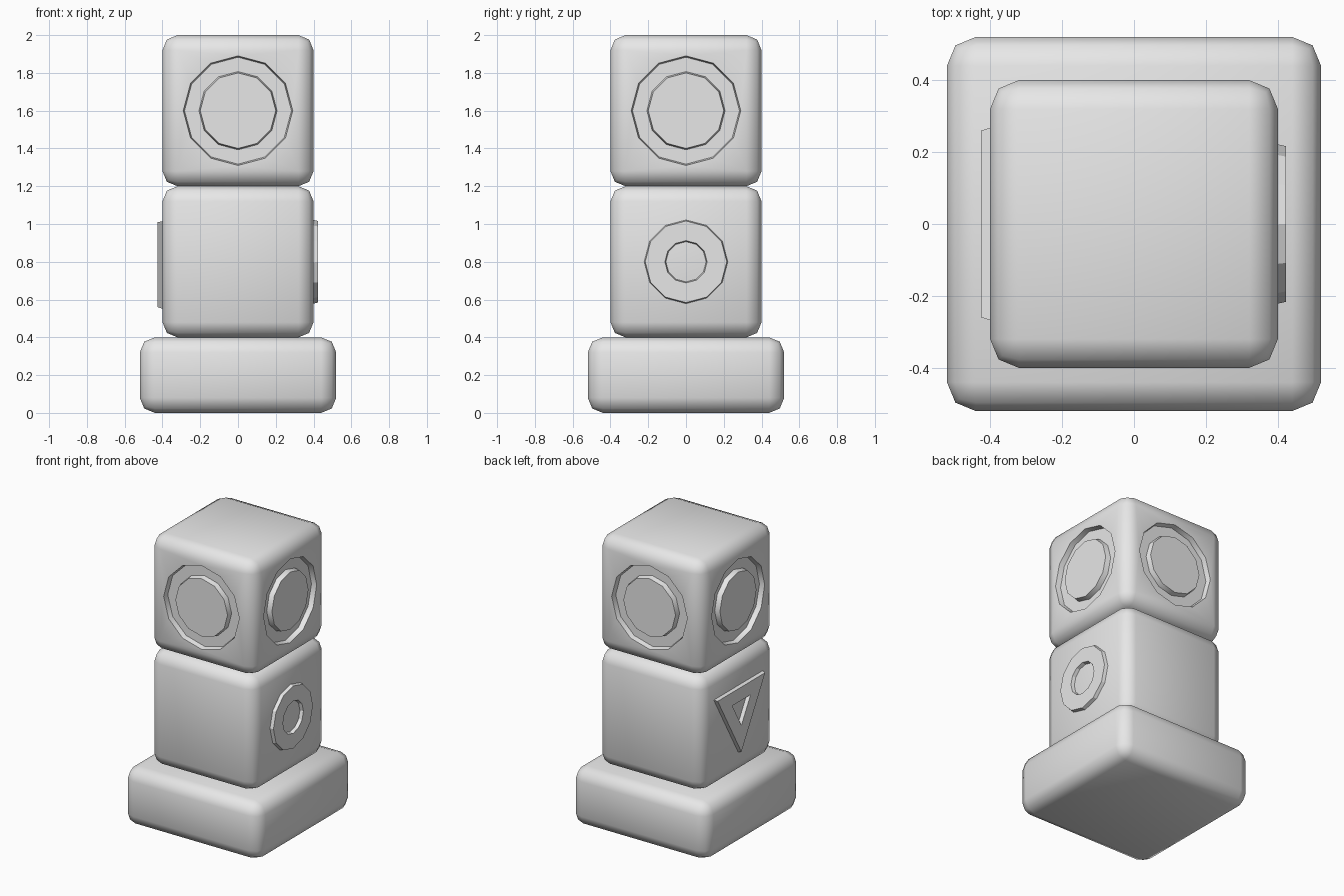
import bpy
import bmesh
from math import radians, pi, cos, sin
from mathutils import Matrix, Vector

default = bpy.data.objects.get("Cube")
if default:
    bpy.data.objects.remove(default, do_unlink=True)

# One plain grey for the whole model
GREY = (0.8, 0.8, 0.8, 1)
grey = bpy.data.materials.new("plain_grey")
grey.use_nodes = True
grey.diffuse_color = GREY
grey.node_tree.nodes["Principled BSDF"].inputs["Base Color"].default_value = GREY


def add_object(name, bm):
    mesh = bpy.data.meshes.new(name)
    bm.to_mesh(mesh)
    bm.free()
    mesh.materials.append(grey)
    obj = bpy.data.objects.new(name, mesh)
    bpy.context.collection.objects.link(obj)
    return obj


def activate(obj):
    bpy.ops.object.select_all(action="DESELECT")
    obj.select_set(True)
    bpy.context.view_layer.objects.active = obj


def soften(obj, angle=50):
    activate(obj)
    bpy.ops.object.shade_smooth_by_angle(angle=radians(angle))


def rounded_block(name, width, bottom, height):
    bm = bmesh.new()
    bmesh.ops.create_cube(bm, size=1)
    bmesh.ops.scale(bm, vec=(width, width, height), verts=bm.verts)
    bmesh.ops.translate(bm, vec=(0, 0, bottom + height / 2), verts=bm.verts)
    bmesh.ops.bevel(bm, geom=bm.edges[:], offset=0.08, segments=2,
                    profile=0.5, affect="EDGES")
    return add_object(name, bm)


def side_band(name, profile, sides, turn, z, start=90):
    """Closed polygonal band standing out from one side face of a block.
    profile holds (radius, height above the face); turn 0 is the front."""
    bm = bmesh.new()
    loops = []
    for i in range(sides):
        a = radians(start) + 2 * pi * i / sides
        loops.append([bm.verts.new((r * cos(a), r * sin(a), h)) for r, h in profile])
    count = len(profile)
    for i in range(sides):
        here, after = loops[i], loops[(i + 1) % sides]
        for j in range(count):
            k = (j + 1) % count
            bm.faces.new((here[j], after[j], after[k], here[k]))
    bmesh.ops.recalc_face_normals(bm, faces=bm.faces[:])
    place = (Matrix.Translation((0, 0, z)) @ Matrix.Rotation(radians(turn), 4, "Z")
             @ Matrix.Translation((0, -0.4, 0)) @ Matrix.Rotation(radians(90), 4, "X"))
    bmesh.ops.transform(bm, matrix=place, verts=bm.verts)
    return add_object(name, bm)


# Stacked blocks
soften(rounded_block("base_block", 1.04, 0, 0.4))
soften(rounded_block("middle_block", 0.8, 0.4, 0.8))
top_block = rounded_block("top_block", 0.8, 1.2, 0.8)

# Round channel cut into each side of the top block
channel = [(0.283, -0.035), (0.294, 0.02), (0.196, 0.02), (0.207, -0.035)]
for turn in range(0, 360, 90):
    cutter = side_band("channel_cutter", channel, 12, turn, 1.6)
    cutter.hide_render = True
    cut = top_block.modifiers.new("channel", "BOOLEAN")
    cut.operation = "DIFFERENCE"
    cut.solver = "EXACT"
    cut.object = cutter
    activate(top_block)
    bpy.ops.object.modifier_apply(modifier=cut.name)
    bpy.data.objects.remove(cutter, do_unlink=True)
soften(top_block)

# Raised round ring on the left side of the middle block
ring = [(0.224, -0.01), (0.216, 0.023), (0.112, 0.023), (0.104, -0.01)]
soften(side_band("round_ring", ring, 12, 90, 0.8), 25)

# Raised triangular ring, point down, on the right side
triangle = [(0.312, -0.01), (0.3, 0.025), (0.116, 0.025), (0.104, -0.01)]
soften(side_band("triangle_ring", triangle, 3, -90, 0.86, start=-90), 25)
